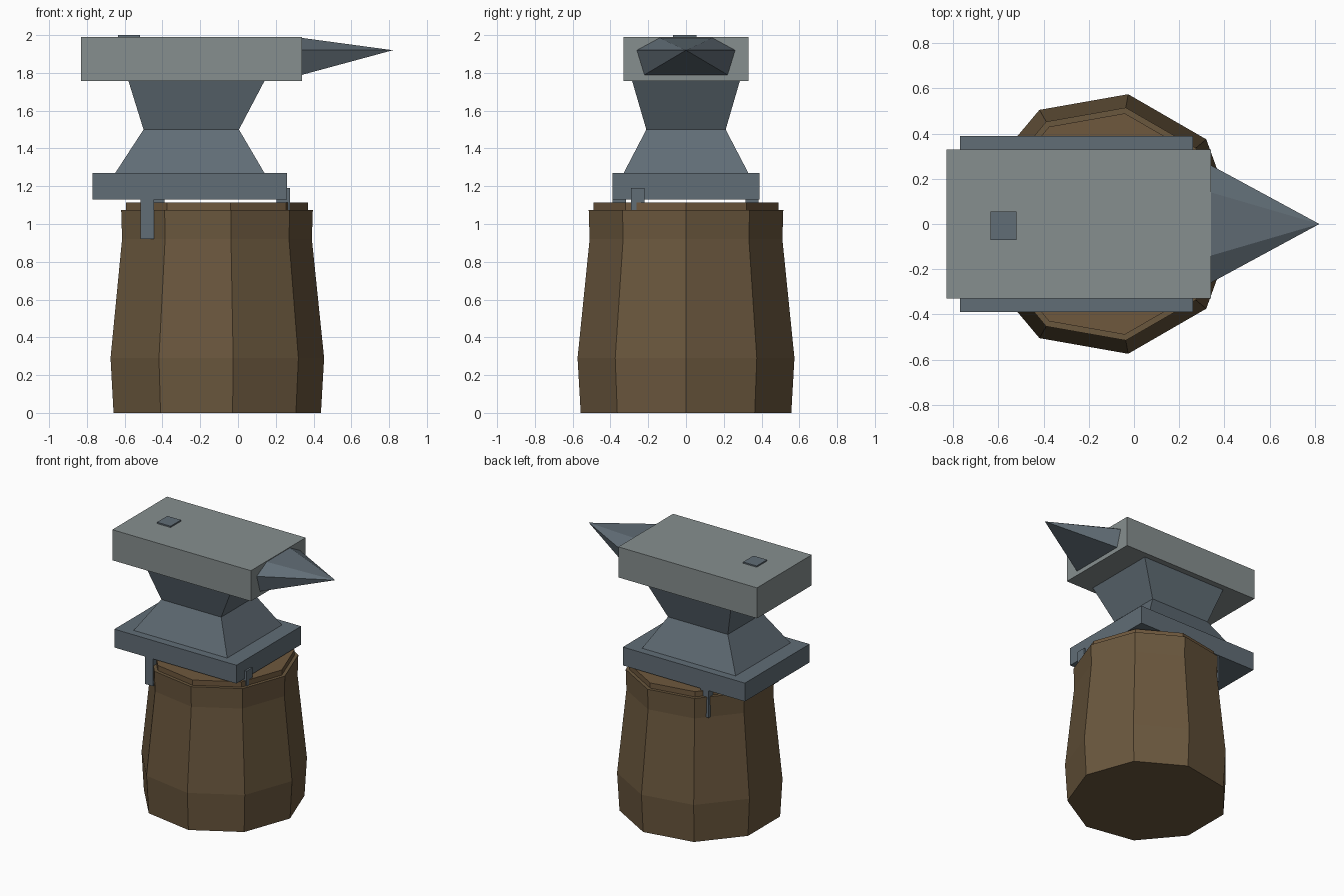
import bpy, bmesh, math

if "Cube" in bpy.data.objects:
    bpy.data.objects.remove(bpy.data.objects["Cube"])


def material(name, rgb):
    m = bpy.data.materials.new(name)
    m.diffuse_color = (*rgb, 1)
    m.use_nodes = True
    m.node_tree.nodes["Principled BSDF"].inputs["Base Color"].default_value = m.diffuse_color
    return m


BARK = material("bark brown", (0.144, 0.095, 0.047))
WOOD = material("cut wood", (0.158, 0.098, 0.048))
IRON = material("dark iron", (0.119, 0.153, 0.181))
STEEL = material("worn steel", (0.238, 0.272, 0.272))


def loft(name, rings, mat):
    """Skin a list of equal-length rings and cap both ends."""
    bm = bmesh.new()
    loops = [[bm.verts.new(p) for p in ring] for ring in rings]
    n = len(loops[0])
    for a, b in zip(loops, loops[1:]):
        for i in range(n):
            j = (i + 1) % n
            bm.faces.new((a[i], a[j], b[j], b[i]))
    bm.faces.new(loops[0][::-1])
    bm.faces.new(loops[-1])
    bmesh.ops.remove_doubles(bm, verts=bm.verts, dist=1e-5)
    bmesh.ops.recalc_face_normals(bm, faces=bm.faces)
    me = bpy.data.meshes.new(name)
    bm.to_mesh(me)
    bm.free()
    me.materials.append(mat)
    ob = bpy.data.objects.new(name, me)
    bpy.context.collection.objects.link(ob)
    return ob


def nonagon(r, z, cx=-0.127):
    return [(cx + r * math.cos(math.tau * i / 9), r * math.sin(math.tau * i / 9), z)
            for i in range(9)]


def rect(x0, x1, y0, y1, z):
    return [(x0, y0, z), (x1, y0, z), (x1, y1, z), (x0, y1, z)]


def box(name, x0, x1, y0, y1, z0, z1, mat):
    return loft(name, [rect(x0, x1, y0, y1, z0), rect(x0, x1, y0, y1, z1)], mat)


# Nine-sided stump with a cut-wood top
loft("stump", [nonagon(r, z) for r, z in
               [(0.566, 0), (0.583, 0.29), (0.518, 0.92), (0.523, 1.075)]], BARK)
loft("stump_top", [nonagon(0.497, 1.07), nonagon(0.497, 1.115)], WOOD)

# Anvil foot, waist and body
box("anvil_foot", -0.77, 0.26, -0.39, 0.39, 1.13, 1.27, IRON)
loft("anvil_waist", [rect(-0.65, 0.14, -0.33, 0.33, 1.27),
                     rect(-0.5, 0.005, -0.21, 0.21, 1.5),
                     rect(-0.58, 0.14, -0.285, 0.285, 1.757)], IRON)
box("anvil_body", -0.83, 0.34, -0.33, 0.33, 1.757, 1.99, STEEL)

# Hardy hole plate on the face
box("hardy_plate", -0.635, -0.52, -0.07, 0.055, 1.985, 2.0, IRON)

# Horn: six-sided spike
horn = [(-0.14, 1.985), (0.14, 1.985), (0.26, 1.92), (0.22, 1.79), (-0.22, 1.79), (-0.26, 1.92)]
bm = bmesh.new()
tip = bm.verts.new((0.82, 0, 1.92))
base = [bm.verts.new((0.34, y, z)) for y, z in horn]
for i in range(6):
    bm.faces.new((base[i], base[(i + 1) % 6], tip))
bm.faces.new(base)
bmesh.ops.recalc_face_normals(bm, faces=bm.faces)
me = bpy.data.meshes.new("horn")
bm.to_mesh(me)
bm.free()
me.materials.append(IRON)
bpy.context.collection.objects.link(bpy.data.objects.new("horn", me))

# Square spikes holding the foot to the stump
for i, (x, y) in enumerate([(-0.48, -0.353), (-0.425, 0.35), (0.24, -0.255)]):
    box(f"spike_{i + 1}", x - 0.035, x + 0.035, y - 0.035, y + 0.035, 0.92, 1.19, IRON)
